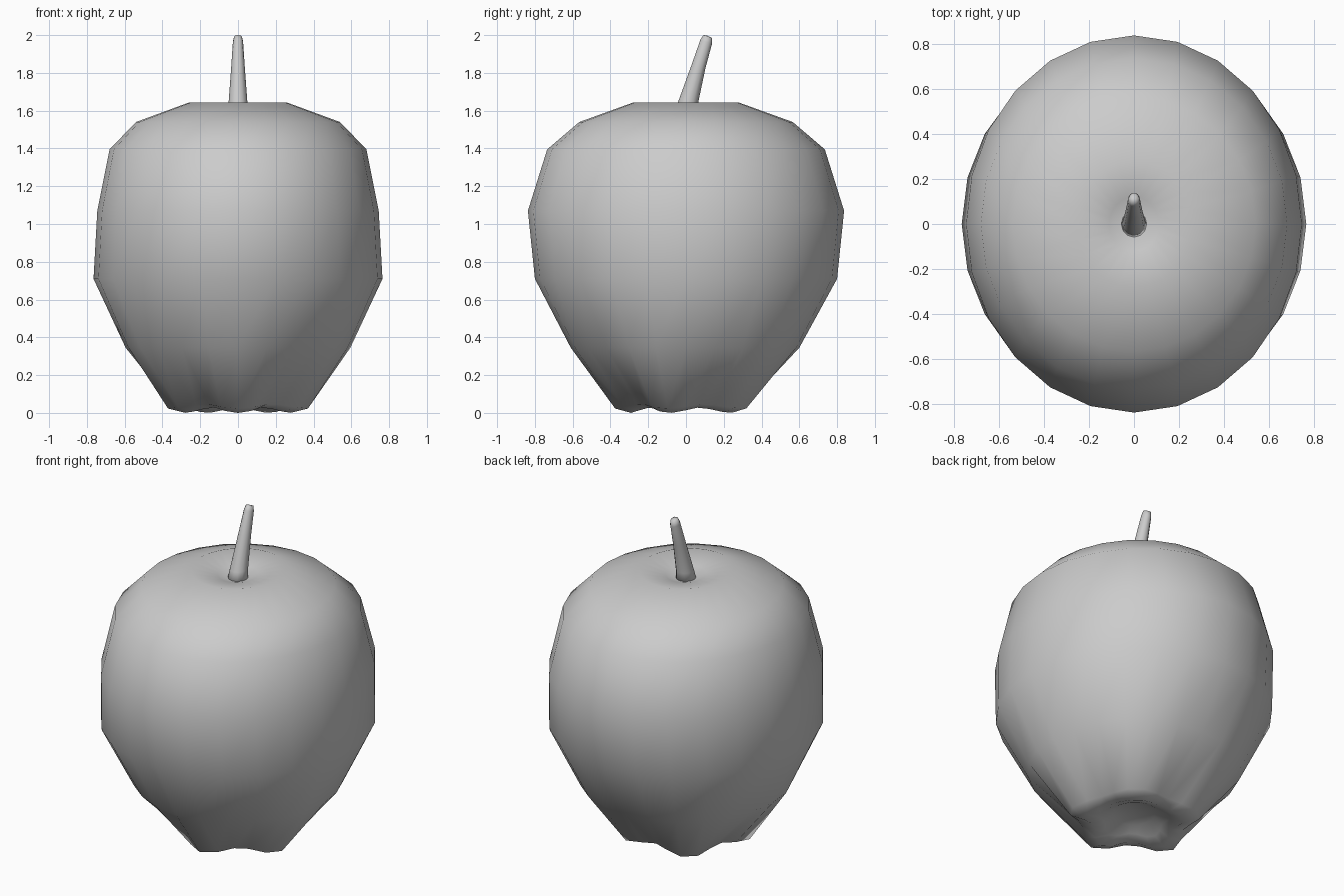
import bpy, bmesh
from math import sin, cos, pi, radians

if "Cube" in bpy.data.objects:
    bpy.data.objects.remove(bpy.data.objects["Cube"])


def loft(name, rings, caps):
    """Skin a stack of closed point rings; caps gives the end points (first, last)."""
    bm = bmesh.new()
    loops = [[bm.verts.new(p) for p in ring] for ring in rings]
    n = len(loops[0])
    for a, b in zip(loops, loops[1:]):
        for i in range(n):
            j = (i + 1) % n
            bm.faces.new((a[i], a[j], b[j], b[i]))
    for loop, tip in ((loops[0], caps[0]), (loops[-1], caps[1])):
        c = bm.verts.new(tip)
        for i in range(n):
            bm.faces.new((loop[i], loop[(i + 1) % n], c))
    bmesh.ops.recalc_face_normals(bm, faces=bm.faces[:])
    for f in bm.faces:
        f.smooth = True
    mesh = bpy.data.meshes.new(name)
    bm.to_mesh(mesh)
    bm.free()
    obj = bpy.data.objects.new(name, mesh)
    bpy.context.collection.objects.link(obj)
    return obj


# Apple body: (x radius, y radius, height, lobe radius change, lobe lift)
profile = [
    (0.12, 0.12, 0.075, 0.00, 0.000),
    (0.19, 0.19, 0.040, 0.02, 0.008),
    (0.26, 0.26, 0.014, 0.03, 0.014),
    (0.345, 0.335, 0.035, 0.04, 0.012),
    (0.595, 0.605, 0.345, 0.005, 0.0),
    (0.765, 0.80, 0.71, 0, 0),
    (0.745, 0.837, 1.07, 0, 0),
    (0.68, 0.735, 1.395, 0, 0),
    (0.54, 0.565, 1.54, 0, 0),
    (0.26, 0.28, 1.643, 0, 0),
    (0.11, 0.12, 1.61, 0, 0),
]
SIDES = 24
rings = []
for rx, ry, z, dr, dz in profile:
    ring = []
    for i in range(SIDES):
        a = 2 * pi * i / SIDES
        lobe = cos(5 * (a - radians(270)))   # five bumps around the base
        ring.append(((rx + dr * lobe) * cos(a), (ry + dr * lobe) * sin(a), z - dz * lobe))
    rings.append(ring)
loft("apple_body", rings, ((0, 0, 0.085), (0, 0, 1.57)))

# Stem: tapered and leaning back, (y centre, height, x radius, y radius, tilt)
path = [
    (-0.005, 1.56, 0.060, 0.062, 0.0),
    (0.010, 1.64, 0.050, 0.054, 0.0),
    (0.065, 1.83, 0.036, 0.038, -0.005),
    (0.107, 1.965, 0.027, 0.031, -0.01),
    (0.115, 1.992, 0.021, 0.023, -0.008),
]
stem = [[(rx * cos(a), y + ry * sin(a), z + t * sin(a))
         for a in (2 * pi * k / 12 for k in range(12))]
        for y, z, rx, ry, t in path]
loft("stem", stem, ((0, -0.005, 1.56), (0, 0.113, 1.997)))
